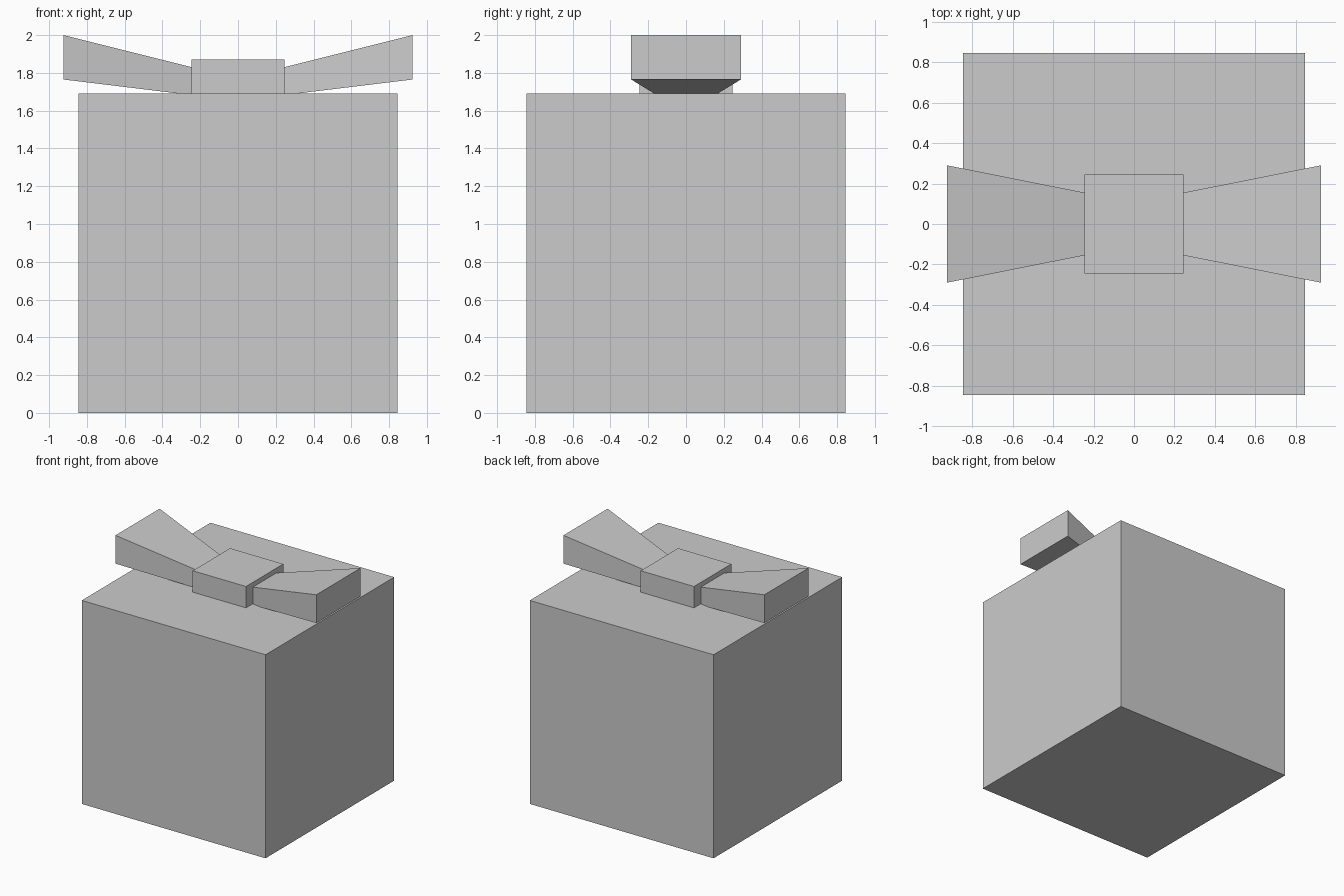
import bpy
import bmesh

# Remove the default cube
old = bpy.data.objects.get("Cube")
if old:
    bpy.data.objects.remove(old, do_unlink=True)

# Single plain grey
GREY = (0.6, 0.6, 0.6, 1.0)
grey = bpy.data.materials.new("plain grey")
grey.use_nodes = True
grey.diffuse_color = GREY
grey.node_tree.nodes["Principled BSDF"].inputs["Base Color"].default_value = GREY


def tapered_block(name, inner, outer):
    """Block along x; each end is (x, half width in y, bottom z, top z)."""
    bm = bmesh.new()
    rings = []
    for x, half, low, high in (inner, outer):
        corners = ((-half, low), (half, low), (half, high), (-half, high))
        rings.append([bm.verts.new((x, y, z)) for y, z in corners])
    a, b = rings
    bm.faces.new(a)
    bm.faces.new(b)
    for i in range(4):
        j = (i + 1) % 4
        bm.faces.new((a[i], a[j], b[j], b[i]))
    bmesh.ops.recalc_face_normals(bm, faces=bm.faces)
    mesh = bpy.data.meshes.new(name)
    bm.to_mesh(mesh)
    bm.free()
    mesh.materials.append(grey)
    obj = bpy.data.objects.new(name, mesh)
    bpy.context.scene.collection.objects.link(obj)
    return obj


# Gift box body
BOX, TOP = 0.845, 1.692
tapered_block("gift_box", (-BOX, BOX, 0, TOP), (BOX, BOX, 0, TOP))

# Bow: square knot with a flaring loop on each side
KNOT = 0.245
tapered_block("bow_knot", (-KNOT, KNOT, TOP, 1.87), (KNOT, KNOT, TOP, 1.87))
for side, name in ((1, "bow_loop_left"), (-1, "bow_loop_right")):
    tapered_block(name, (side * 0.2, 0.146, 1.677, 1.819),
                  (side * 0.924, 0.29, 1.765, 2.0))
